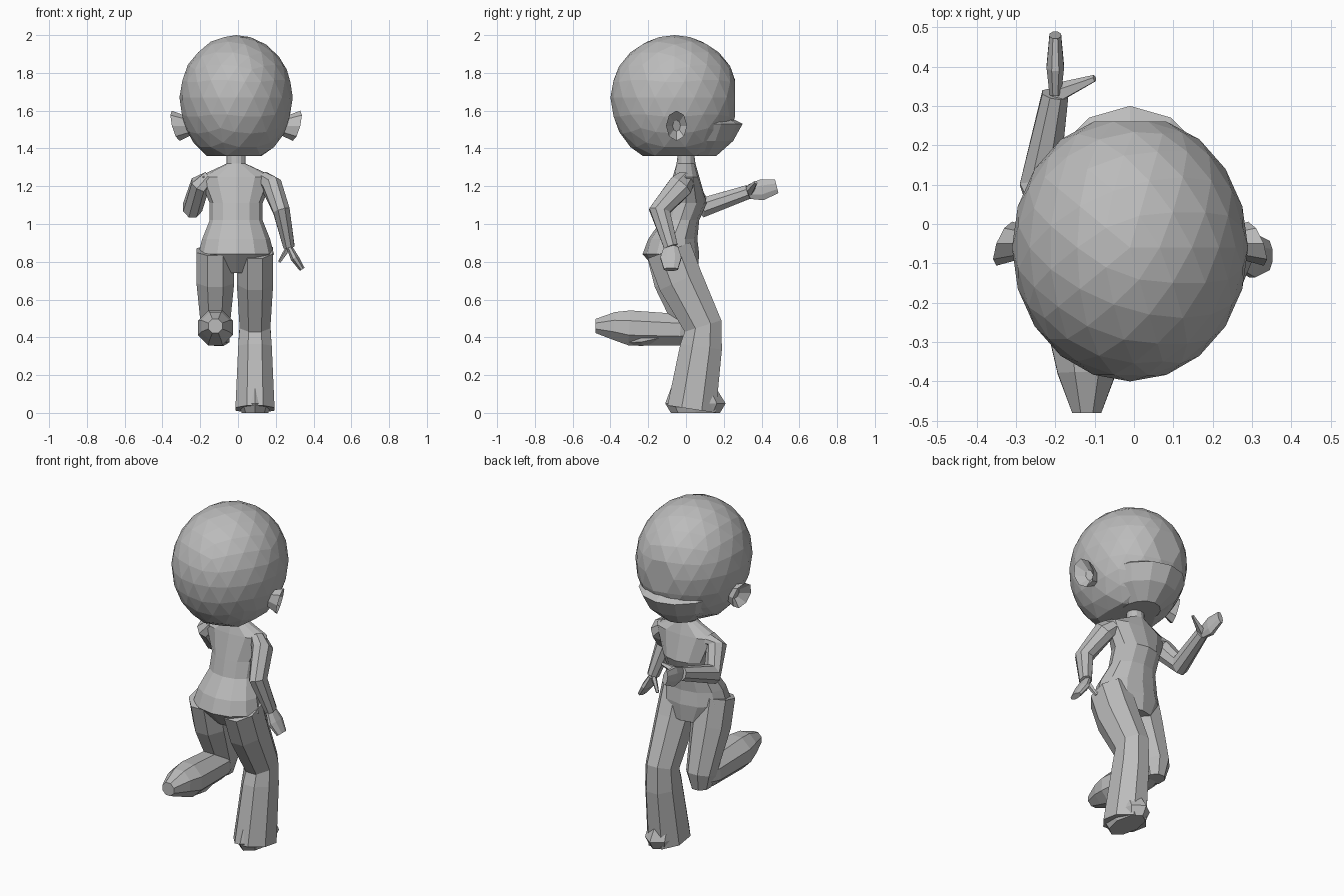
import bpy, bmesh, math
from mathutils import Matrix, Vector

cube = bpy.data.objects.get("Cube")
if cube:
    bpy.data.objects.remove(cube)

GREY = (0.5, 0.5, 0.5, 1)
clay = bpy.data.materials.new("clay_grey")
clay.use_nodes = True
clay.diffuse_color = GREY
clay.node_tree.nodes["Principled BSDF"].inputs["Base Color"].default_value = GREY


def finish(name, bm):
    """Turn a bmesh into a named, flat-shaded object."""
    bmesh.ops.recalc_face_normals(bm, faces=bm.faces)
    mesh = bpy.data.meshes.new(name)
    bm.to_mesh(mesh)
    bm.free()
    mesh.materials.append(clay)
    bpy.context.collection.objects.link(bpy.data.objects.new(name, mesh))


def ellipse(centre, u, v, sides, turn=0.0):
    """Ring of points around a centre, spanned by the half axes u and v."""
    angles = [math.tau * (i + turn) / sides for i in range(sides)]
    return [centre + u * math.sin(a) + v * math.cos(a) for a in angles]


def skin_rings(name, rings):
    """Bridge equal-length rings and close both ends."""
    bm = bmesh.new()
    loops = [[bm.verts.new(point) for point in ring] for ring in rings]
    for low, high in zip(loops, loops[1:]):
        for i in range(len(low)):
            bm.faces.new((low[i - 1], low[i], high[i], high[i - 1]))
    bm.faces.new(loops[0])
    bm.faces.new(loops[-1])
    finish(name, bm)


def stack(name, x, sections, sides):
    """Level sections given as height, centre y, half width, half depth."""
    skin_rings(name, [
        ellipse(Vector((x, y, z)), Vector((width, 0, 0)), Vector((0, depth, 0)), sides)
        for z, y, width, depth in sections])


def limb(name, joints, across=0.8, sides=8):
    """Joints given as x, y, z, radius; across is the width ratio along x."""
    points = [Vector(joint[:3]) for joint in joints]
    last = len(points) - 1
    rings = []
    for k, point in enumerate(points):
        along = (points[min(k + 1, last)] - points[max(k - 1, 0)]).normalized()
        side = Vector((1, 0, 0))
        side = (side - along * side.dot(along)).normalized()
        radius = joints[k][3]
        rings.append(ellipse(point, side * radius * across,
                             along.cross(side) * radius, sides, turn=0.5))
    skin_rings(name, rings)


def leg_part(name, x, joints, across=0.8):
    """Limb that stays in one plane; joints given as y, z, radius."""
    limb(name, [(x, *joint) for joint in joints], across)


# Head: faceted ball with a longer lower half, a flat face and a flat underside
head = bmesh.new()
bmesh.ops.create_icosphere(head, subdivisions=3, radius=1,
                           matrix=Matrix.Diagonal((0.3, 0.34, 0.33, 1)))
for vert in head.verts:
    if vert.co.z < 0:
        vert.co.z *= 1.1
    vert.co += Vector((-0.01, -0.06, 1.67))
    vert.co.y = min(vert.co.y, 0.26)
    vert.co.z = max(vert.co.z, 1.36)
finish("head", head)

# Pointed muzzle with a narrow ledge on top
stack("muzzle", -0.01, [
    (1.36, 0.04, 0.1, 0.12),
    (1.44, 0, 0.2, 0.25),
    (1.53, 0, 0.24, 0.3),
    (1.56, 0, 0.22, 0.24)], 14)

# Cupped ears, mirrored across the head
for side, label in ((1, "left"), (-1, "right")):
    rings = []
    for out, size in ((0.25, 0.05), (0.32, 0.08), (0.28, 0.03)):
        lean = side * size / 4
        rings.append(ellipse(Vector((side * out - 0.01, -0.05, 1.52)),
                             Vector((lean, 0, size)),
                             Vector((-lean, size * 0.7, 0)), 8))
    skin_rings(label + "_ear", rings)

# Hips, waist, chest, shoulders and neck
stack("torso", -0.01, [
    (0.74, -0.04, 0.13, 0.1),
    (0.84, -0.08, 0.2, 0.15),
    (0.92, -0.07, 0.18, 0.13),
    (1.02, -0.03, 0.14, 0.1),
    (1.11, 0, 0.14, 0.11),
    (1.25, 0, 0.2, 0.07),
    (1.32, 0, 0.05, 0.05),
    (1.4, 0, 0.05, 0.04)], 12)

# Straight leg and its foot
leg_part("left_leg", 0.09, [
    (-0.09, 0.86, 0.13),
    (-0.03, 0.7, 0.13),
    (0.09, 0.46, 0.11),
    (0.08, 0.35, 0.12),
    (0.03, 0.02, 0.14)])
stack("left_foot", 0.09, [
    (0, 0.05, 0.07, 0.13),
    (0.05, 0.05, 0.09, 0.16),
    (0.13, 0.04, 0.08, 0.12)], 8)

# Bent leg: thigh, trailing shin with raised foot, and toe
leg_part("right_thigh", -0.12, [
    (-0.1, 0.86, 0.12),
    (-0.06, 0.7, 0.12),
    (0.03, 0.45, 0.09),
    (0.03, 0.37, 0.06)], across=0.9)
leg_part("right_shin_and_foot", -0.12, [
    (0.07, 0.43, 0.05),
    (-0.03, 0.44, 0.09),
    (-0.3, 0.45, 0.1),
    (-0.38, 0.46, 0.08),
    (-0.48, 0.46, 0.04)], across=1.0)
leg_part("right_toe", -0.1, [
    (-0.15, 0.41, 0.04),
    (-0.24, 0.39, 0.04),
    (-0.32, 0.38, 0.02)], across=1.5)

# Lowered arm, hand and thumb
left_wrist = (0.27, -0.08, 0.88)
limb("left_arm", [
    (0.13, 0, 1.24, 0.05),
    (0.18, -0.03, 1.2, 0.07),
    (0.23, -0.14, 1.07, 0.06),
    (*left_wrist, 0.04)])
limb("left_hand", [
    (*left_wrist, 0.04),
    (0.3, -0.08, 0.82, 0.06),
    (0.34, -0.08, 0.76, 0.04)], across=0.4)
limb("left_thumb", [
    (*left_wrist, 0.02),
    (0.22, -0.05, 0.8, 0.01)], sides=5)

# Raised arm, hand and thumb
right_wrist = (-0.2, 0.33, 1.17)
limb("right_arm", [
    (-0.15, 0, 1.24, 0.05),
    (-0.2, 0, 1.21, 0.06),
    (-0.24, 0.1, 1.09, 0.06),
    (*right_wrist, 0.04)], across=0.9)
limb("right_hand", [
    (*right_wrist, 0.04),
    (-0.2, 0.4, 1.18, 0.06),
    (-0.2, 0.48, 1.2, 0.04)], across=0.4)
limb("right_thumb", [
    (*right_wrist, 0.03),
    (-0.1, 0.37, 1.22, 0.01)], sides=5)
